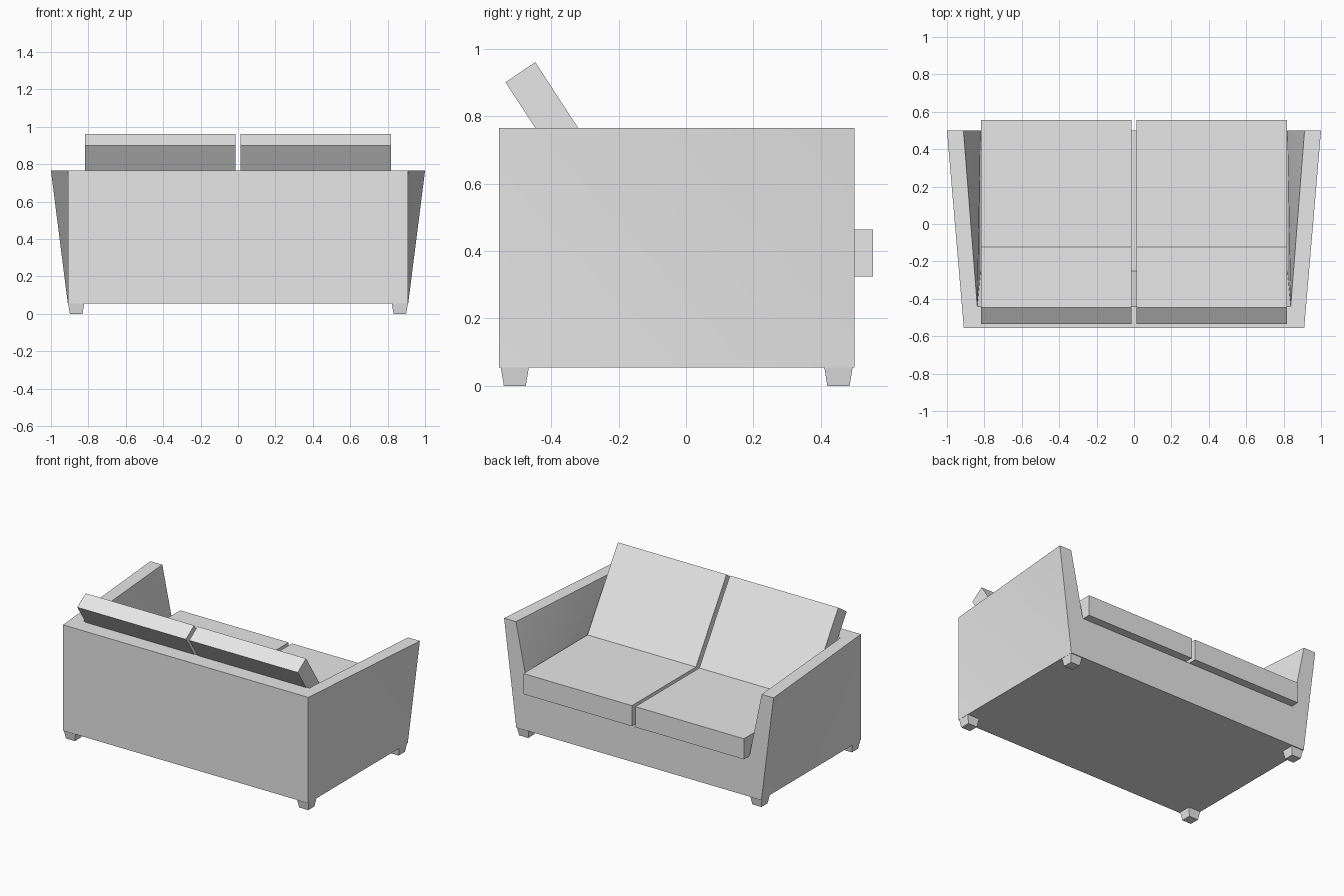
import bpy
import math

cube = bpy.data.objects.get("Cube")
if cube:
    bpy.data.objects.remove(cube, do_unlink=True)

fabric = bpy.data.materials.new("light grey")
fabric.use_nodes = True
GREY = (0.8, 0.8, 0.8, 1.0)
fabric.diffuse_color = GREY
fabric.node_tree.nodes["Principled BSDF"].inputs["Base Color"].default_value = GREY


def make_object(name, verts, faces):
    mesh = bpy.data.meshes.new(name)
    mesh.from_pydata(verts, [], faces)
    mesh.materials.append(fabric)
    obj = bpy.data.objects.new(name, mesh)
    bpy.context.collection.objects.link(obj)
    return obj


def prism(name, profile, x0, x1):
    """Extrude a y-z profile (counter-clockwise seen from +x) from x0 to x1."""
    n = len(profile)
    verts = [(x, y, z) for x in (x0, x1) for y, z in profile]
    faces = [tuple(reversed(range(n))), tuple(range(n, 2 * n))]
    faces += [(i, (i + 1) % n, (i + 1) % n + n, i + n) for i in range(n)]
    return make_object(name, verts, faces)


def foot(name, top, bottom):
    """Tapered block between two rectangles given as (x0, x1, y0, y1, z)."""
    verts = []
    for x0, x1, y0, y1, z in (bottom, top):
        verts += [(x0, y0, z), (x1, y0, z), (x1, y1, z), (x0, y1, z)]
    faces = [(3, 2, 1, 0), (4, 5, 6, 7)]
    faces += [(i, (i + 1) % 4, (i + 1) % 4 + 4, i + 4) for i in range(4)]
    return make_object(name, verts, faces)


# Sofa frame: half shell with flared arm and sloping backrest, mirrored
B, F = -0.555, 0.50               # back and front of the frame
BASE, DECK, TOP = 0.055, 0.325, 0.765
frame = make_object("sofa_frame", [
    (0, B, BASE), (0.91, B, BASE), (0.91, F, BASE), (0, F, BASE),
    (0, B, TOP), (0.91, B, TOP), (1.0, F, TOP), (0.912, F, TOP),
    (0.838, -0.44, TOP), (0, -0.44, TOP),
    (0.82, F, DECK), (0.82, -0.25, DECK), (0, -0.25, DECK), (0, F, DECK),
], [
    (0, 3, 2, 1), (0, 1, 5, 4),               # underside, back
    (1, 2, 5), (2, 6, 5),                     # outer arm
    (4, 5, 8, 9), (5, 6, 7, 8),               # top rim
    (8, 7, 10), (8, 10, 11),                  # inner arm
    (9, 8, 11, 12), (12, 11, 10, 13),         # inner back, seat deck
    (3, 13, 10, 7, 6, 2),                     # seat front
])
mirror = frame.modifiers.new("Mirror", "MIRROR")
mirror.use_clip = True
bpy.ops.object.select_all(action="DESELECT")
frame.select_set(True)
bpy.context.view_layer.objects.active = frame
bpy.ops.object.shade_smooth_by_angle(angle=math.radians(30))

# Seat and leaning back cushions
seat = [(-0.25, DECK), (0.555, DECK), (0.555, 0.463), (-0.25, 0.463)]
backrest = [(-0.206, 0.395), (-0.118, 0.455), (-0.447, 0.96), (-0.535, 0.90)]
for side, x0, x1 in (("right", -0.818, -0.0125), ("left", 0.0125, 0.818)):
    prism("seat_cushion_" + side, seat, x0, x1)
    prism("back_cushion_" + side, backrest, x0, x1)

# Four tapered feet
for side, s in (("left", 1), ("right", -1)):
    for end, ty, by in (("back", (-0.549, -0.466), (-0.540, -0.475)),
                        ("front", (0.410, 0.494), (0.419, 0.485))):
        tx = sorted((s * 0.822, s * 0.909))
        bx = sorted((s * 0.832, s * 0.899))
        foot(f"foot_{end}_{side}", (*tx, *ty, BASE), (*bx, *by, 0.0))
